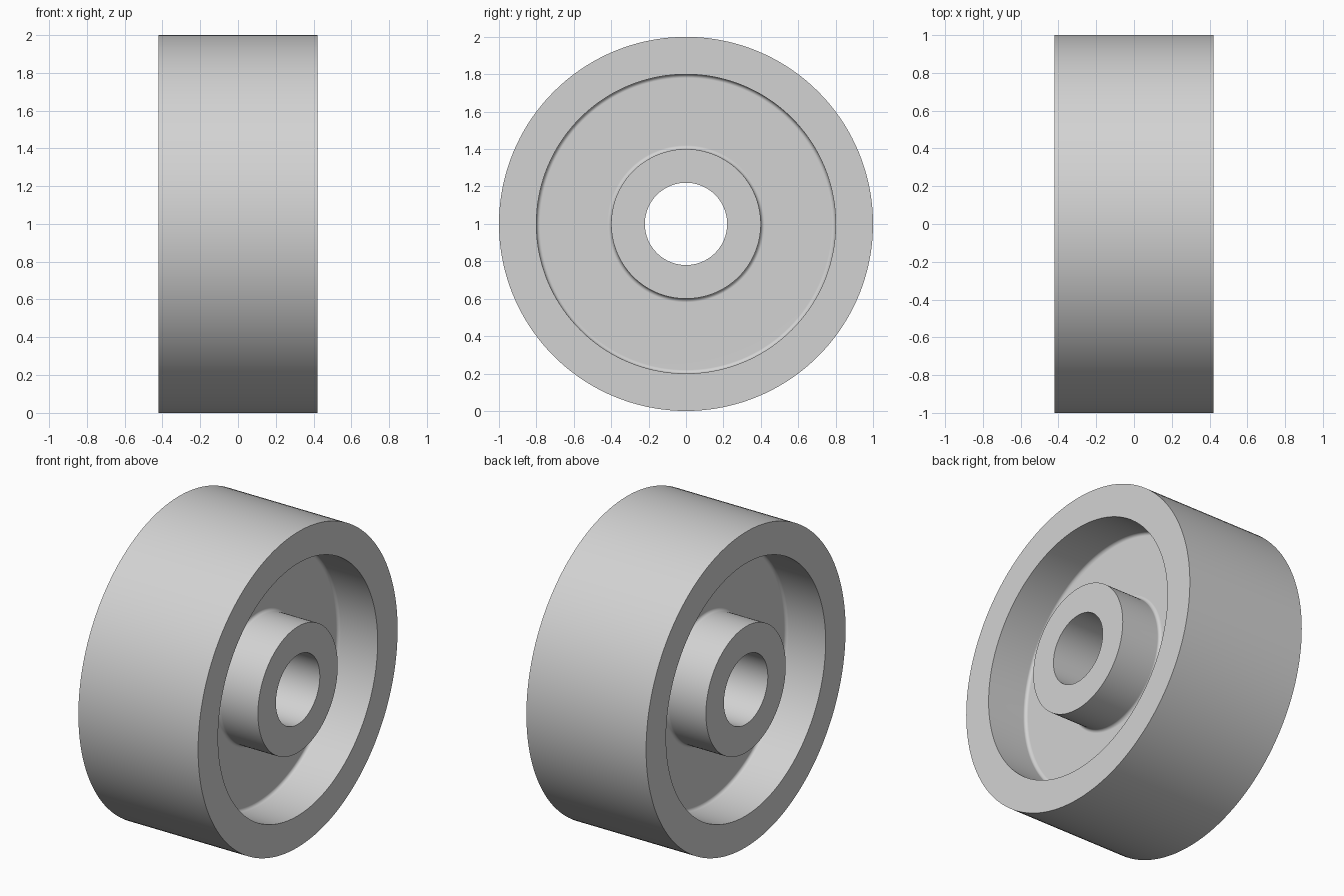
import bpy
import bmesh
from math import cos, sin, pi, radians
from mathutils import Vector

if "Cube" in bpy.data.objects:
    bpy.data.objects.remove(bpy.data.objects["Cube"], do_unlink=True)

# Main dimensions
HALF_WIDTH = 0.42
WEB_HALF = 0.14
BORE, HUB, RIM, TREAD = 0.22, 0.4, 0.8, 1.0
FILLET = 0.02
SEGMENTS = 144

grey = bpy.data.materials.new("light_grey")
grey.use_nodes = True
colour = (0.65, 0.65, 0.65, 1)
grey.diffuse_color = colour
grey.node_tree.nodes["Principled BSDF"].inputs["Base Color"].default_value = colour


def fillet(radius, start, end, steps=6):
    """Rounded corner between a wall and the web, as (x, radius) points."""
    angles = [radians(start + (end - start) * i / steps) for i in range(steps + 1)]
    x = WEB_HALF + FILLET
    return [(x + FILLET * sin(a), radius + FILLET * cos(a)) for a in angles]


# Half cross-section: bore, hub face, recess with rounded corners, rim face, tread
half = [(HALF_WIDTH, BORE), (HALF_WIDTH, HUB)]
half += fillet(HUB + FILLET, 180, 270)
half += fillet(RIM - FILLET, 270, 360)
half += [(HALF_WIDTH, RIM), (HALF_WIDTH, TREAD)]
# Mirror it into a closed section
section = half + [(-x, r) for x, r in reversed(half)]

# Wheel: revolve the section about the x axis
bm = bmesh.new()
verts = [bm.verts.new((x, 0, r)) for x, r in section]
edges = [bm.edges.new((v, verts[i - 1])) for i, v in enumerate(verts)]
bmesh.ops.spin(bm, geom=verts + edges, cent=(0, 0, 0), axis=(1, 0, 0),
               angle=2 * pi, steps=SEGMENTS)
bmesh.ops.remove_doubles(bm, verts=bm.verts[:], dist=0.0001)
bmesh.ops.recalc_face_normals(bm, faces=bm.faces[:])
bmesh.ops.translate(bm, verts=bm.verts[:], vec=Vector((0, 0, TREAD)))

mesh = bpy.data.meshes.new("wheel")
bm.to_mesh(mesh)
bm.free()
mesh.materials.append(grey)
wheel = bpy.data.objects.new("wheel", mesh)
bpy.context.collection.objects.link(wheel)

# Smooth curved walls with crisp rims and flat faces
bpy.ops.object.select_all(action="DESELECT")
wheel.select_set(True)
bpy.context.view_layer.objects.active = wheel
bpy.ops.object.shade_smooth_by_angle(angle=radians(35))
weighted = wheel.modifiers.new("flat_faces", "WEIGHTED_NORMAL")
weighted.keep_sharp = True
